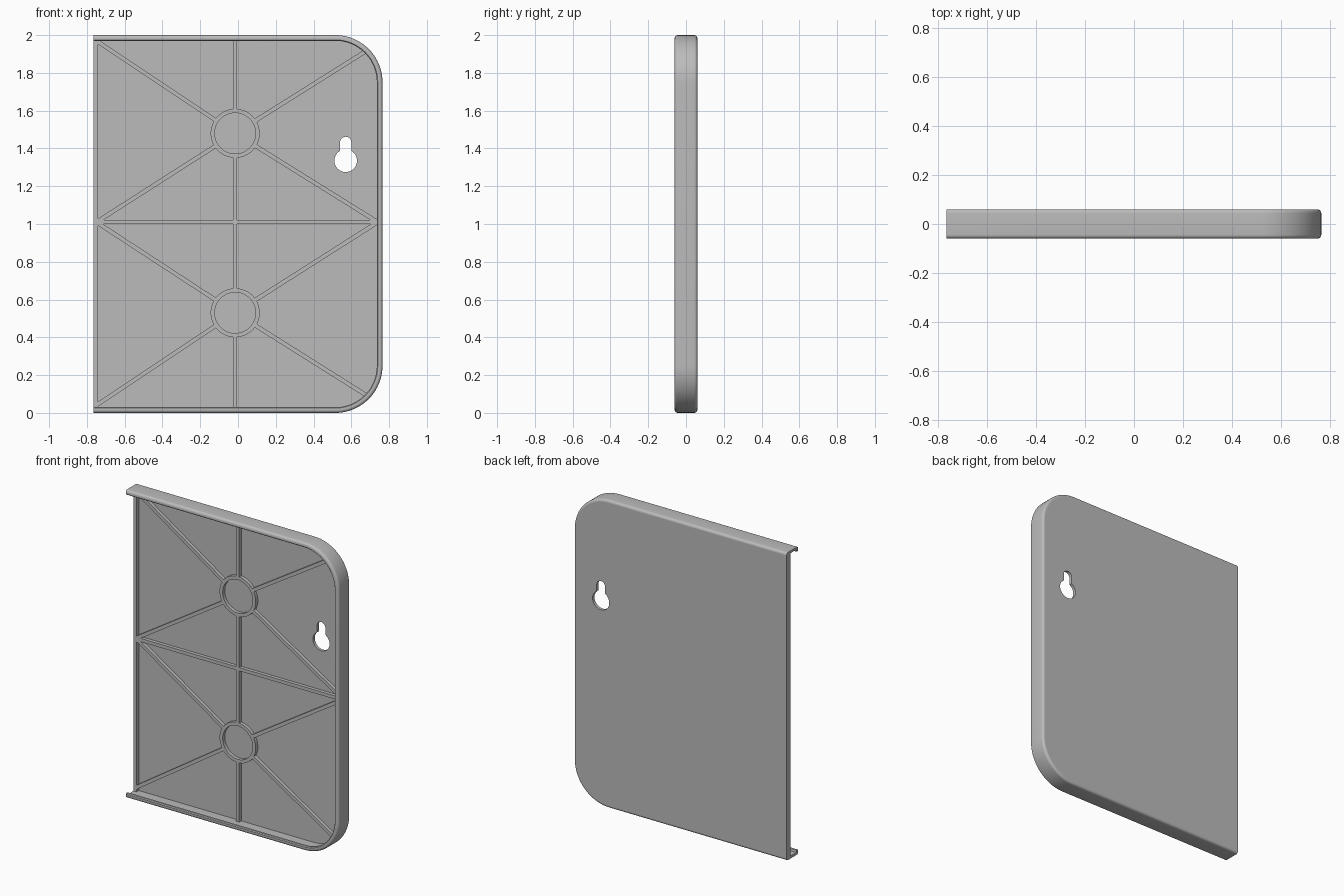
import bpy, bmesh, math
from mathutils import Vector, Matrix

cube = bpy.data.objects.get("Cube")
if cube:
    bpy.data.objects.remove(cube, do_unlink=True)

grey = bpy.data.materials.new("plain grey")
grey.use_nodes = True
colour = (0.5, 0.5, 0.5, 1)
grey.diffuse_color = colour
grey.node_tree.nodes["Principled BSDF"].inputs["Base Color"].default_value = colour

HALF, TOP, RADIUS = 0.765, 2.0, 0.25
WALL, BACK, PANEL_FRONT, RIB_FRONT = 0.016, 0.06, 0.04, 0.018


def arc(cx, cz, r, start, end, steps):
    """Points on an arc, angles in degrees."""
    angles = [math.radians(start + (end - start) * i / steps) for i in range(steps + 1)]
    return [(cx + r * math.cos(a), cz + r * math.sin(a)) for a in angles]


def outline(d):
    """Open U running along bottom, rounded side and top, moved inward by d."""
    cx, r = HALF - RADIUS, RADIUS - d
    return ([(-HALF, d)] + arc(cx, RADIUS, r, -90, 0, 20)
            + arc(cx, TOP - RADIUS, r, 0, 90, 20) + [(-HALF, TOP - d)])


def finish(bm, name, angle=35):
    bmesh.ops.recalc_face_normals(bm, faces=bm.faces)
    mesh = bpy.data.meshes.new(name)
    bm.to_mesh(mesh)
    bm.free()
    obj = bpy.data.objects.new(name, mesh)
    bpy.context.collection.objects.link(obj)
    mesh.materials.append(grey)
    select(obj)
    bpy.ops.object.shade_smooth_by_angle(angle=math.radians(angle))
    return obj


def select(obj):
    bpy.ops.object.select_all(action='DESELECT')
    obj.select_set(True)
    bpy.context.view_layer.objects.active = obj


# Back panel with keyhole cut through it
curve = bpy.data.curves.new("back_panel", 'CURVE')
curve.dimensions, curve.fill_mode = '2D', 'BOTH'
curve.extrude = (BACK - PANEL_FRONT) / 2
slot = math.degrees(math.asin(0.5))
keyhole = arc(0.57, 1.335, 0.06, 90 + slot, 450 - slot, 32) + arc(0.57, 1.432, 0.03, 0, 180, 16)
for points in (outline(WALL), keyhole):
    spline = curve.splines.new('POLY')
    spline.points.add(len(points) - 1)
    for p, (x, z) in zip(spline.points, points):
        p.co = (x, z, 0, 1)
    spline.use_cyclic_u = True
panel = bpy.data.objects.new("back_panel", curve)
bpy.context.collection.objects.link(panel)
curve.materials.append(grey)
panel.rotation_euler.x = math.pi / 2
panel.location.y = (BACK + PANEL_FRONT) / 2
select(panel)
bpy.ops.object.convert(target='MESH')
bpy.ops.object.shade_smooth_by_angle(angle=math.radians(35))

# Rim on three sides: rounded wall with a small inward lip at the front
f = WALL
profile = (arc(f, BACK - f, f, 90, 180, 6) + arc(f, f - BACK, f, 180, 270, 6)
           + [(0.025, -BACK), (0.03, -0.055), (0.03, -0.042), (WALL, -0.04)])
bm = bmesh.new()
rows = [[bm.verts.new((x, y, z)) for x, z in outline(d)] for d, y in profile]
for a, b in zip(rows, rows[1:] + rows[:1]):
    for i in range(len(a) - 1):
        bm.faces.new((a[i], a[i + 1], b[i + 1], b[i]))
for end in (0, -1):
    bm.faces.new([row[end] for row in rows])
finish(bm, "rim")


# Stiffening ribs on the front of the panel
def rib(name, start, end, width=0.022):
    a, b = Vector((start[0], 0, start[1])), Vector((end[0], 0, end[1]))
    depth = PANEL_FRONT - RIB_FRONT
    turn = Matrix.Rotation(-math.atan2(b.z - a.z, b.x - a.x), 4, 'Y')
    mid = (a + b) / 2 + Vector((0, (PANEL_FRONT + RIB_FRONT) / 2, 0))
    bm = bmesh.new()
    bmesh.ops.create_cube(bm, size=1, matrix=Matrix.Translation(mid) @ turn
                          @ Matrix.Diagonal(((b - a).length, depth, width, 1)))
    finish(bm, name)


CX, MID, RING = -0.015, 1.01, 0.13
LOW, HIGH = 0.53, 1.48
rib("edge_rib", (-HALF + 0.012, WALL), (-HALF + 0.012, TOP - WALL), 0.024)
rib("middle_rib", (-0.75, MID), (0.745, MID))
gap = RING - 0.01
for name, z0, z1 in (("lower", WALL, LOW - gap), ("centre", LOW + gap, HIGH - gap),
                     ("upper", HIGH + gap, TOP - WALL)):
    rib(name + "_upright_rib", (CX, z0), (CX, z1))

# Round bosses with diagonal ribs spreading from them
for name, cz, far_z, corner_z in (("lower", LOW, 0.04, 0.09), ("upper", HIGH, 1.97, 1.92)):
    bm = bmesh.new()
    loops = [[bm.verts.new((x, y, z)) for x, z in arc(CX, cz, r, 0, 352.5, 47)]
             for r, y in ((RING, PANEL_FRONT), (RING, RIB_FRONT),
                          (0.108, RIB_FRONT), (0.108, PANEL_FRONT))]
    for a, b in zip(loops, loops[1:] + loops[:1]):
        for i in range(len(a)):
            j = (i + 1) % len(a)
            bm.faces.new((a[i], a[j], b[j], b[i]))
    finish(bm, name + "_ring")
    centre = Vector((CX, cz))
    for i, target in enumerate(((-0.75, far_z), (0.685, corner_z), (-0.75, MID), (0.74, MID))):
        out = (Vector(target) - centre).normalized()
        rib(f"{name}_diagonal_rib_{i + 1}", centre + out * gap, target)
